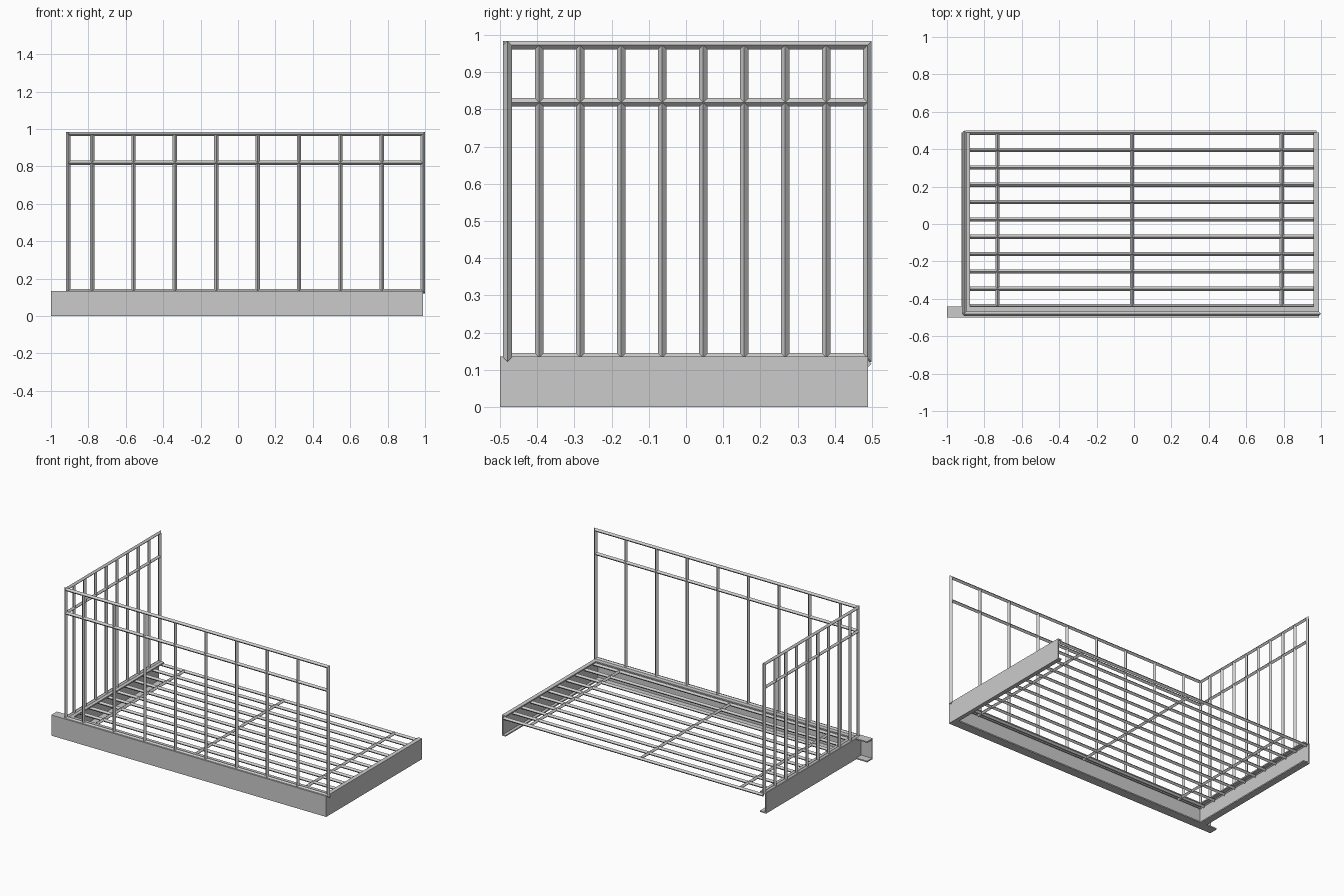
import bpy, bmesh
from mathutils import Vector

if "Cube" in bpy.data.objects:
    bpy.data.objects.remove(bpy.data.objects["Cube"])

R = 0.0115  # half diagonal of the diamond-section bars


def make_object(name, bm):
    bmesh.ops.recalc_face_normals(bm, faces=bm.faces)
    mesh = bpy.data.meshes.new(name)
    bm.to_mesh(mesh)
    bm.free()
    obj = bpy.data.objects.new(name, mesh)
    bpy.context.collection.objects.link(obj)
    return obj


def bridge(bm, rings, closed=False):
    n = len(rings[0])
    pairs = list(zip(rings, rings[1:]))
    if closed:
        pairs.append((rings[-1], rings[0]))
    else:
        bm.faces.new(rings[0])
        bm.faces.new(rings[-1])
    for a, b in pairs:
        for i in range(n):
            j = (i + 1) % n
            bm.faces.new((a[i], a[j], b[j], b[i]))


def add_bar(bm, a, b, u, v, r=R):
    u, v = Vector(u) * r, Vector(v) * r
    bridge(bm, [[bm.verts.new(Vector(p) + o) for o in (u, v, -u, -v)] for p in (a, b)])


def channel(name, start, end, inward, width, height=0.135, t=0.008):
    # C-section with its web outside and both flanges pointing inward
    profile = [(0, 0), (width, 0), (width, t), (t, t),
               (t, height - t), (width, height - t), (width, height), (0, height)]
    bm = bmesh.new()
    bridge(bm, [[bm.verts.new(Vector(p) + Vector(inward) * d + Vector((0, 0, z)))
                 for d, z in profile] for p in (start, end)])
    make_object(name, bm)


def railing(name, origin, axis, s0, s1, posts):
    origin, axis, up = Vector(origin), Vector(axis), Vector((0, 0, 1))
    normal = axis.cross(up)
    z0, z1, zmid = 0.133, 0.973, 0.819
    bm = bmesh.new()
    # mitred outer frame
    rings = []
    for s, z, a, b in ((s0, z0, -1, -1), (s1, z0, 1, -1), (s1, z1, 1, 1), (s0, z1, -1, 1)):
        c = origin + axis * s + up * z
        out = (axis * a + up * b) * R
        rings.append([bm.verts.new(c + o) for o in (out, normal * R, -out, -normal * R)])
    bridge(bm, rings, closed=True)
    # middle rail and balusters
    add_bar(bm, origin + axis * s0 + up * zmid, origin + axis * s1 + up * zmid, normal, up)
    for s in posts:
        add_bar(bm, origin + axis * s + up * z0, origin + axis * s + up * z1, normal, axis)
    make_object(name, bm)


# Channel beams
channel("front_beam", (-1, -0.5, 0), (0.985, -0.5, 0), (0, 1, 0), 0.058)
channel("left_beam", (-0.922, -0.49, 0), (-0.922, 0.49, 0), (1, 0, 0), 0.045)
channel("right_beam", (0.988, -0.5, 0), (0.988, 0.49, 0), (-1, 0, 0), 0.027)

# Railings
railing("front_railing", (0, -0.48, 0), (1, 0, 0), -0.908, 0.988,
        [-0.78 + 0.2213 * i for i in range(8)])
railing("left_railing", (-0.908, 0, 0), (0, 1, 0), -0.48, 0.488,
        [-0.395 + 0.1103 * i for i in range(8)])

# Floor grating
bm = bmesh.new()
for i in range(11):
    y = 0.488 - 0.0927 * i
    add_bar(bm, (-0.9, y, 0.116), (0.975, y, 0.116), (0, 1, 0), (0, 0, 1), 0.011)
make_object("floor_bars", bm)
bm = bmesh.new()
for x in (-0.73, -0.01, 0.79):
    add_bar(bm, (x, -0.47, 0.116), (x, 0.488, 0.116), (1, 0, 0), (0, 0, 1), 0.011)
make_object("floor_cross_bars", bm)
